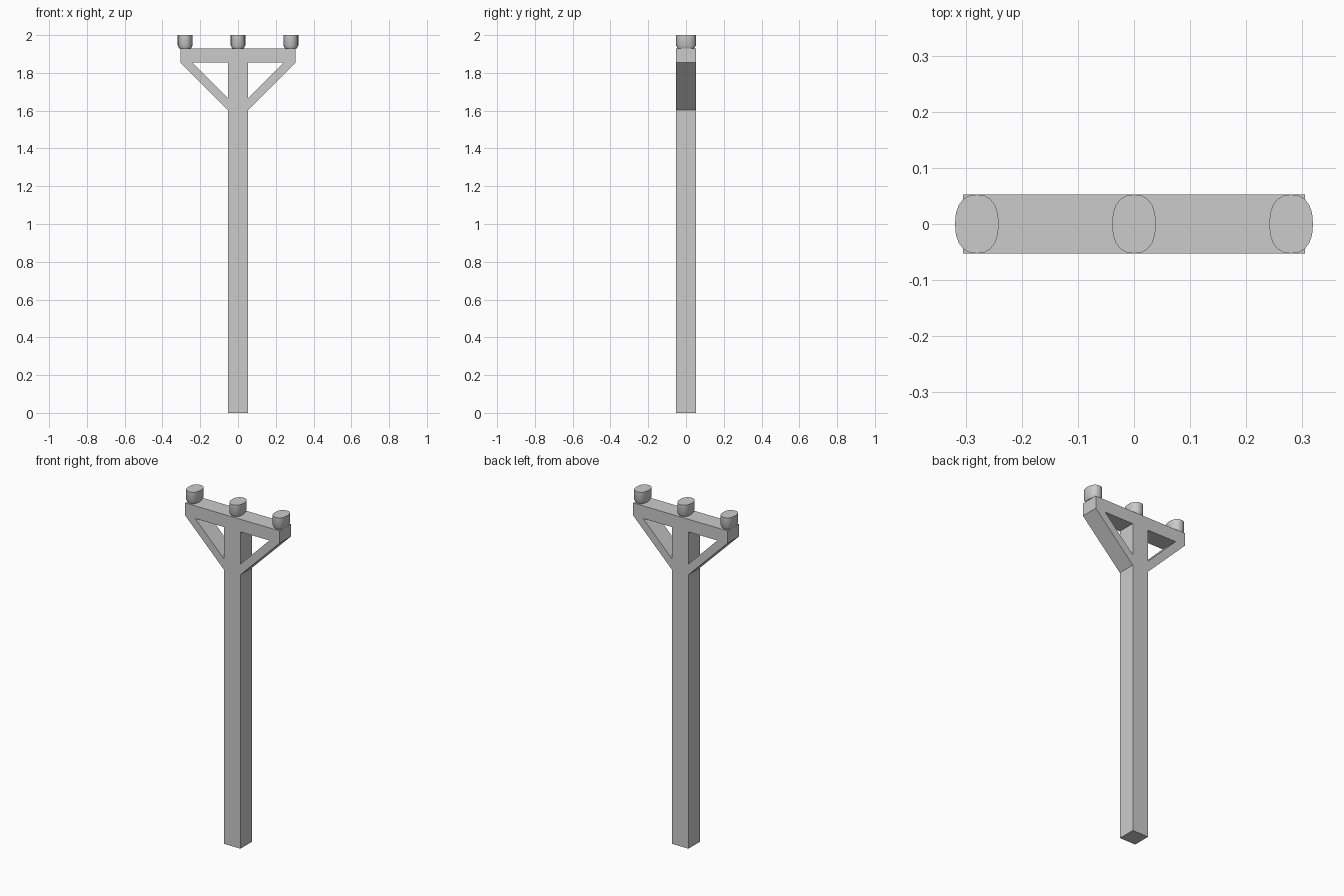
import bpy
import bmesh
from math import cos, sin, pi, copysign

cube = bpy.data.objects.get("Cube")
if cube:
    bpy.data.objects.remove(cube, do_unlink=True)

grey = bpy.data.materials.new("plain_grey")
grey.use_nodes = True
colour = (0.6, 0.6, 0.6, 1)
grey.diffuse_color = colour
grey.node_tree.nodes["Principled BSDF"].inputs["Base Color"].default_value = colour

HALF = 0.0525        # half thickness of post, arm and braces
ARM = 0.305          # half length of the crossarm
ARM_LOW, ARM_TOP = 1.854, 1.928


def finish(name, bm):
    bmesh.ops.recalc_face_normals(bm, faces=bm.faces)
    mesh = bpy.data.meshes.new(name)
    bm.to_mesh(mesh)
    bm.free()
    mesh.materials.append(grey)
    obj = bpy.data.objects.new(name, mesh)
    bpy.context.collection.objects.link(obj)
    return obj


def plank(name, outline):
    """Extrude an x-z outline through the thickness of the pole."""
    bm = bmesh.new()
    face = bm.faces.new([bm.verts.new((x, -HALF, z)) for x, z in outline])
    ext = bmesh.ops.extrude_face_region(bm, geom=[face])
    moved = [v for v in ext["geom"] if isinstance(v, bmesh.types.BMVert)]
    bmesh.ops.translate(bm, verts=moved, vec=(0, 2 * HALF, 0))
    return finish(name, bm)


def insulator(name, x):
    """Oval cap with a tapered foot, lofted from three rings."""
    bm = bmesh.new()
    sides = 20
    rings = []
    for rx, ry, z in ((0.03, 0.043, ARM_TOP), (0.039, HALF, 1.945), (0.039, HALF, 2)):
        ring = []
        for i in range(sides):
            c, s = cos(2 * pi * i / sides), sin(2 * pi * i / sides)
            ring.append(bm.verts.new((x + rx * copysign(abs(c) ** 0.85, c),
                                      ry * copysign(abs(s) ** 0.85, s), z)))
        rings.append(ring)
    for low, high in zip(rings, rings[1:]):
        for i in range(sides):
            j = (i + 1) % sides
            bm.faces.new((low[i], low[j], high[j], high[i]))
    bm.faces.new(rings[0])
    bm.faces.new(rings[-1])
    obj = finish(name, bm)
    bpy.ops.object.select_all(action="DESELECT")
    obj.select_set(True)
    bpy.context.view_layer.objects.active = obj
    bpy.ops.object.shade_smooth_by_angle(angle=pi / 6)


# Post and crossarm
plank("post", [(-HALF, 0), (HALF, 0), (HALF, ARM_LOW), (-HALF, ARM_LOW)])
plank("crossarm", [(-ARM, ARM_LOW), (ARM, ARM_LOW), (ARM, ARM_TOP), (-ARM, ARM_TOP)])

# Diagonal braces
for side, s in (("left", 1), ("right", -1)):
    plank(side + "_brace", [(s * HALF, 1.603), (s * ARM, ARM_LOW),
                            (s * 0.24, ARM_LOW), (s * HALF, 1.666)])

# Insulators along the arm
for name, x in (("right", -0.28), ("middle", 0), ("left", 0.28)):
    insulator(name + "_insulator", x)
